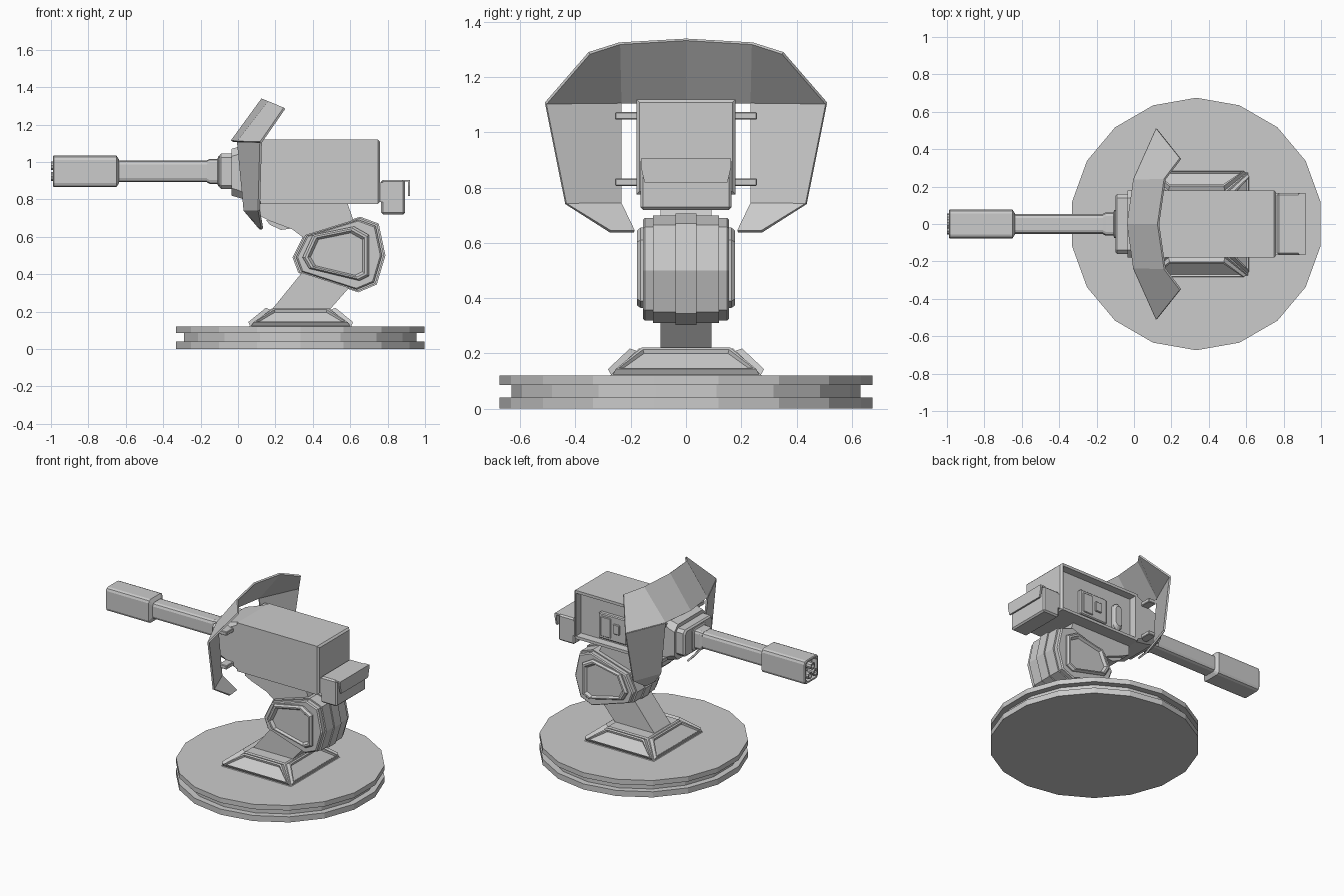
import bpy, bmesh, math
from mathutils import Vector

if "Cube" in bpy.data.objects:
    bpy.data.objects.remove(bpy.data.objects["Cube"])


def finish(name, bm):
    bmesh.ops.recalc_face_normals(bm, faces=bm.faces)
    me = bpy.data.meshes.new(name)
    bm.to_mesh(me)
    bm.free()
    ob = bpy.data.objects.new(name, me)
    bpy.context.collection.objects.link(ob)
    return ob


def loft_bm(rings):
    """Skin a list of equal-length point rings and cap both ends."""
    bm = bmesh.new()
    vs = [[bm.verts.new(p) for p in r] for r in rings]
    n = len(rings[0])
    for a, b in zip(vs, vs[1:]):
        for i in range(n):
            j = (i + 1) % n
            bm.faces.new((a[i], a[j], b[j], b[i]))
    bm.faces.new(vs[0])
    bm.faces.new(vs[-1])
    bmesh.ops.recalc_face_normals(bm, faces=bm.faces)
    return bm


def loft(name, rings):
    return finish(name, loft_bm(rings))


def side(pts, y, s=1.0, c=(0.54, 0.50)):
    """Profile in the xz plane, scaled about c."""
    return [(c[0] + (x - c[0]) * s, y, c[1] + (z - c[1]) * s) for x, z in pts]


def section(x, hy, hz, r, cz=0.95, cy=0.0, steps=2):
    """Rounded rectangle across the x axis."""
    out = []
    for k, (sy, sz) in enumerate(((1, 1), (-1, 1), (-1, -1), (1, -1))):
        for i in range(steps + 1):
            a = math.pi / 2 * (k + i / steps)
            out.append((x, cy + sy * (hy - r) + r * math.cos(a), cz + sz * (hz - r) + r * math.sin(a)))
    return out


def circle_x(x, cy, cz, r, n=10):
    return [(x, cy + r * math.cos(i * math.tau / n), cz + r * math.sin(i * math.tau / n)) for i in range(n)]


def box(name, x0, x1, y0, y1, z0, z1, bevel=0.0):
    bm = loft_bm([[(x0, y0, z), (x1, y0, z), (x1, y1, z), (x0, y1, z)] for z in (z0, z1)])
    if bevel:
        bmesh.ops.bevel(bm, geom=bm.edges[:], offset=bevel, segments=1, affect='EDGES')
    return finish(name, bm)


# Grooved 18-sided base disc
def disc(r, z):
    return [(0.333 + r * math.cos(math.radians(10 + 20 * i)), r * math.sin(math.radians(10 + 20 * i)), z)
            for i in range(18)]


loft("base_disc", [disc(r, z) for r, z in
                   ((.675, 0), (.675, .04), (.632, .04), (.632, .085), (.675, .085), (.675, .12))])


# Pedestal with raised framed panels on its four slopes
def rect(x0, x1, y, z):
    return [(x0, -y, z), (x1, -y, z), (x1, y, z), (x0, y, z)]


bm = loft_bm([rect(.06, .61, .275, .12), rect(.18, .49, .172, .217)])
slopes = [f for f in bm.faces if abs(f.normal.z) < .95]
for t, d in ((.012, 0), (.012, .022), (.012, 0), (.008, -.012)):
    bmesh.ops.inset_individual(bm, faces=slopes, thickness=t, depth=d)
finish("pedestal", bm)

# Arms below and above the joint
lower = [(.18, .21), (.49, .21), (.64, .38), (.55, .52), (.40, .48)]
upper = [(.12, .78), (.12, .71), (.17, .685), (.29, .64), (.37, .58), (.60, .60), (.62, .68), (.585, .78)]
for name, prof in (("lower_arm", lower), ("upper_arm", upper)):
    loft(name, [side(prof, y) for y in (-.092, .092)])
chin = [(.15, .69), (.17, .665), (.23, .637), (.29, .645), (.29, .69)]
loft("chin_plate", [side(chin, y) for y in (-.06, .06)])

# Elbow joint: layered hull, framed side caps and a centre strip
hull = [(.30, .49), (.36, .61), (.65, .70), (.745, .665), (.78, .50), (.735, .35), (.64, .31), (.33, .41)]
loft("joint_hull", [side(hull, y, s) for y, s in
                    ((-.155, .92), (-.148, .955), (-.12, .955), (-.12, 1),
                     (.12, 1), (.12, .955), (.148, .955), (.155, .92))])
loft("joint_strip", [side(hull, y, 1.035) for y in (-.038, .038)])
cap = [(.345, .49), (.40, .61), (.62, .655), (.70, .61), (.70, .39), (.65, .365), (.38, .43)]
for s, label in ((-1, "front"), (1, "back")):
    loft("joint_cap_" + label, [side(cap, s * y, k) for y, k in
                                ((.14, 1), (.165, 1), (.178, .93), (.178, .86), (.162, .78))])

# Gun housing with a recessed service bay on the back side
bm = loft_bm([[(x, -.18, z0), (x, .18, z0), (x, .18, z1), (x, -.18, z1)]
              for x, z0, z1 in ((.12, .775, 1.12), (.76, .775, 1.12))])
bay = [f for f in bm.faces if f.normal.y > .9]
edges = [e for e in bm.edges if all(v.co.x > .7 for v in e.verts)]
for t, d in ((.028, 0), (.006, -.05)):
    bmesh.ops.inset_individual(bm, faces=bay, thickness=t, depth=d)
bmesh.ops.bevel(bm, geom=edges, offset=.012, segments=1, affect='EDGES')
finish("gun_housing", bm)
box("bay_unit", .36, .58, .12, .158, .82, 1.0, .006)
box("bay_latch", .41, .46, .15, .168, .88, .95, .004)
box("bay_lid", .48, .56, .15, .165, .84, .98, .004)
capsule = [(.265 + .035 * math.cos(a), .91 + (.06 if math.sin(a) > 0 else -.06) + .035 * math.sin(a))
           for a in (math.radians(15 + 30 * i) for i in range(12))]
loft("bay_capsule", [side(capsule, y, k, (.265, .91)) for y, k in ((.12, 1), (.15, 1), (.168, .75))])

# Stepped housing nose and barrel collar
loft("housing_nose", [section(.12, .18, .172, .015, .9475, steps=1), section(0, .18, .135, .04, .945, steps=1),
                      section(-.035, .18, .125, .04, .945, steps=1)])
loft("barrel_collar", [section(-.02, .16, .095, .02, steps=1), section(-.09, .16, .095, .02, steps=1),
                       section(-.10, .15, .085, .02, steps=1)])

# Barrel, flange and hollow muzzle sleeve
loft("barrel_flange", [section(x, h, h + .005, .02) for x, h in
                       ((-.09, .076), (-.105, .076), (-.11, .062), (-.15, .062), (-.165, .055))])
loft("barrel", [section(x, .053, .058, .022) for x in (-.10, -.66)])
loft("muzzle_sleeve", [section(x, h, h + .007, .022) for x, h in
                       ((-.635, .055), (-.65, .077), (-.985, .077), (-.99, .072), (-.99, .062), (-.95, .060))])
for i, (y, z) in enumerate(((-.03, .922), (.03, .922), (0, .98))):
    loft("muzzle_tube_%d" % i, [circle_x(x, y, z, r) for x, r in
                                ((-.94, .025), (-1.0, .025), (-1.0, .016), (-.96, .016))])

# Rear box with a hooked flap
box("rear_box", .765, .893, -.165, .165, .72, .905, .01)
box("rear_mount", .75, .78, -.165, .165, .785, .89)
box("flap_top", .88, .918, -.163, .163, .895, .905)
flap = [(-.163, .905), (.163, .905), (.163, .875), (.15, .818), (-.15, .818), (-.163, .875)]
loft("flap_front", [[(x, y, z) for y, z in flap] for x in (.908, .92)])


# Shield: folded visor above, two cheek plates with bent lower flaps
def plate(name, faces):
    bm = bmesh.new()
    for f in faces:
        bm.faces.new([bm.verts.new(Vector(p)) for p in f])
    bmesh.ops.remove_doubles(bm, verts=bm.verts, dist=1e-4)
    ob = finish(name, bm)
    mod = ob.modifiers.new("thickness", 'SOLIDIFY')
    mod.thickness = .012
    mod.offset = 0
    return ob


def flip(p, s):
    return (p[0], p[1] * s, p[2])


low = [(-.033, 0, 1.112), (0, .235, 1.108), (.122, .508, 1.105)]
top = [(.13, 0, 1.336), (.165, .24, 1.322), (.248, .35, 1.287)]
cheek = [low[1], low[2], (.112, .435, .742), (.035, .235, .742)]
bent = [cheek[3], cheek[2], (.13, .275, .642), (.12, .187, .642)]
plate("shield_visor", [[flip(p, s) for p in (low[i], low[i + 1], top[i + 1], top[i])]
                       for s in (1, -1) for i in (0, 1)])
for s, label in ((-1, "front"), (1, "back")):
    plate("shield_cheek_" + label, [[flip(p, s) for p in f] for f in (cheek, bent)])
    for z in (.82, 1.06):
        y0, y1 = sorted((s * .16, s * .257))
        box("shield_bracket_" + label, .03, .09, y0, y1, z - .014, z + .014, .004)
